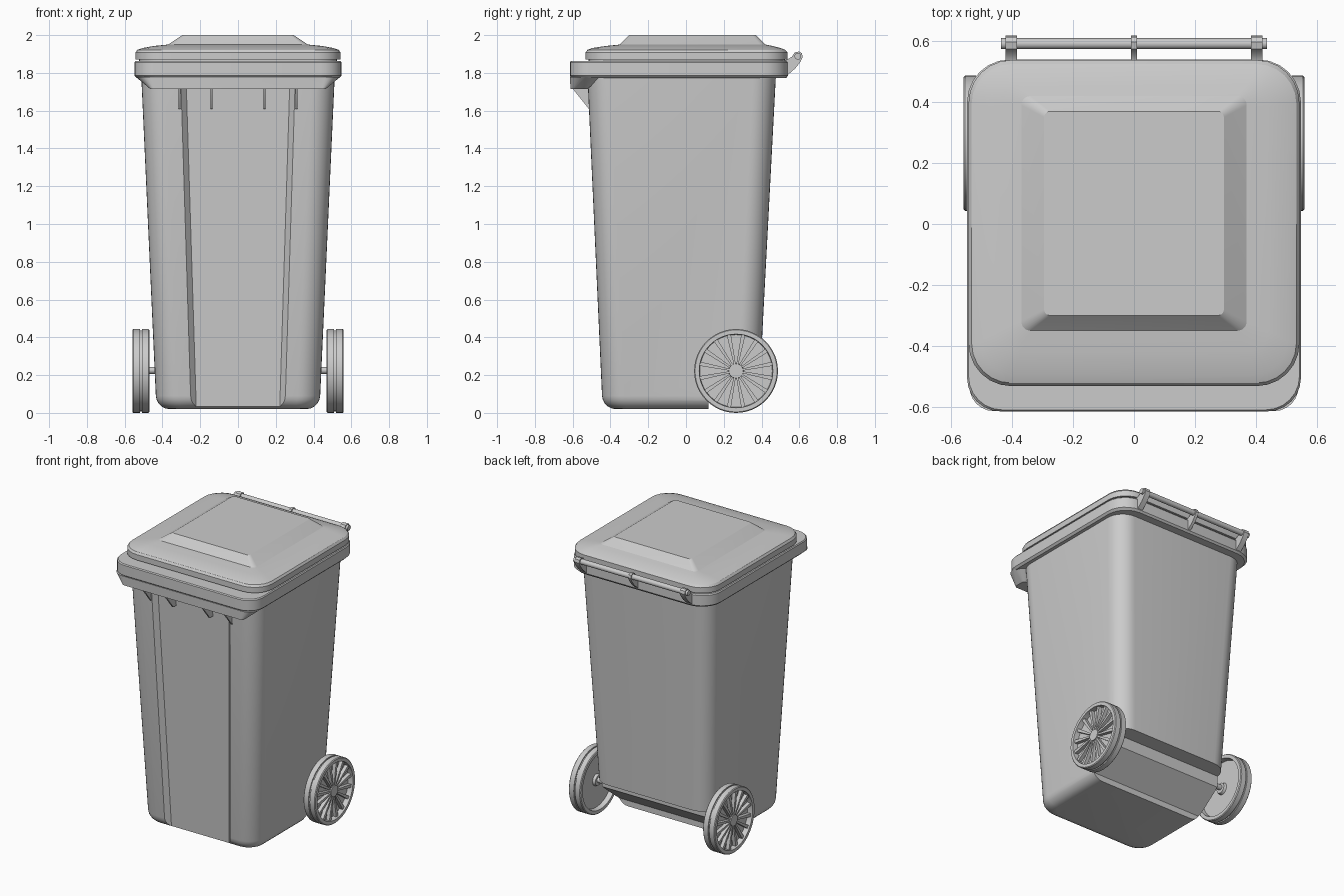
import bpy, bmesh, math
from math import sin, cos, pi

if "Cube" in bpy.data.objects:
    bpy.data.objects.remove(bpy.data.objects["Cube"])


def part(name, lofts, angle=30):
    """One object from several lofts; each loft is a list of equal-length rings, capped."""
    bm = bmesh.new()
    for rings in lofts:
        vs = [[bm.verts.new(p) for p in ring] for ring in rings]
        n = len(vs[0])
        for a, b in zip(vs, vs[1:]):
            for i in range(n):
                j = (i + 1) % n
                bm.faces.new((a[i], a[j], b[j], b[i]))
        bm.faces.new(vs[0][::-1])
        bm.faces.new(vs[-1])
    bmesh.ops.recalc_face_normals(bm, faces=bm.faces)
    me = bpy.data.meshes.new(name)
    bm.to_mesh(me)
    bm.free()
    ob = bpy.data.objects.new(name, me)
    bpy.context.collection.objects.link(ob)
    smooth(ob, angle)
    return ob


def select(ob):
    bpy.ops.object.select_all(action='DESELECT')
    ob.select_set(True)
    bpy.context.view_layer.objects.active = ob


def smooth(ob, angle=30):
    select(ob)
    bpy.ops.object.shade_smooth_by_angle(angle=math.radians(angle))


def rrect(xh, y0, y1, z, rf, rb=None, n=6):
    """Rounded rectangle ring with front radius rf and back radius rb."""
    rb = rf if rb is None else rb
    corners = [(xh - rb, y1 - rb, rb, 0), (-xh + rb, y1 - rb, rb, 1),
               (-xh + rf, y0 + rf, rf, 2), (xh - rf, y0 + rf, rf, 3)]
    return [(cx + r * cos((q + k / n) * pi / 2), cy + r * sin((q + k / n) * pi / 2), z)
            for cx, cy, r, q in corners for k in range(n + 1)]


def prism(profile, x0, x1):
    """(y, z) outline extruded along x."""
    return [[(x, y, z) for y, z in profile] for x in (x0, x1)]


def circle(x, r, cy, cz, n):
    return [(x, cy + r * cos(2 * pi * i / n), cz + r * sin(2 * pi * i / n)) for i in range(n)]


def cut(ob, cutter):
    cutter.hide_render = True
    m = ob.modifiers.new("cut", 'BOOLEAN')
    m.operation, m.solver, m.object = 'DIFFERENCE', 'EXACT', cutter
    select(ob)
    bpy.ops.object.modifier_apply(modifier=m.name)
    bpy.data.objects.remove(cutter)


# Tapered body with a rounded bottom edge
def body_ring(z, inset=0.0):
    return rrect(0.431 + 0.0455 * z - inset, -0.4405 - 0.0455 * z + inset,
                 0.382 + 0.0526 * z - inset, z, 0.12 - inset * 0.7, n=8)


R = 0.07
arc = [body_ring(0.02 + R * (1 - sin(t)), R * (1 - cos(t)))
       for t in [pi / 2 * k / 5 for k in range(5, -1, -1)]]
body = part("bin_body", [arc + [body_ring(1.80)]])


# Recessed tapering front panel
def panel_ring(z):
    w, y = 0.22 + 0.031 * z, -0.4405 - 0.0455 * z
    return [(-w, y + 0.03, z), (w, y + 0.03, z), (w + 0.03, y - 0.002, z), (w + 0.03, y - 0.1, z),
            (-w - 0.03, y - 0.1, z), (-w - 0.03, y - 0.002, z)]


cut(body, part("panel_cutter", [[panel_ring(-0.05), panel_ring(1.73)]]))

# Wheel recess at the lower back
recess = [(0.12, -0.1), (0.12, 0.06), (0.29, 0.2), (0.29, 0.28), (0.6, 0.285), (0.6, -0.1)]
cut(body, part("recess_cutter", [prism(recess, -0.7, 0.7)]))
smooth(body)

# Rim band with deeper front lip
part("rim", [[rrect(0.535, -0.605, 0.53, 1.772, 0.11, 0.14),
              rrect(0.548, -0.615, 0.54, 1.785, 0.11, 0.14),
              rrect(0.548, -0.615, 0.54, 1.855, 0.11, 0.14),
              rrect(0.543, -0.61, 0.535, 1.862, 0.11, 0.14)]])
part("front_lip", [[rrect(0.465, -0.612, -0.52, 1.715, 0.02),
                    rrect(0.54, -0.614, -0.45, 1.778, 0.08)]])

# Gussets under the lip
part("lip_gussets", [prism([(-0.50, 1.73), (-0.60, 1.73), (-0.595, 1.71), (-0.515, 1.61), (-0.48, 1.61)],
                           x - 0.006, x + 0.006) for x in (-0.31, -0.14, 0.14, 0.31)])

# Lid with flange, shallow dome and raised centre
part("lid", [[rrect(0.525, -0.515, 0.525, 1.855, 0.13),
              rrect(0.525, -0.515, 0.525, 1.87, 0.13),
              rrect(0.543, -0.532, 0.538, 1.87, 0.14),
              rrect(0.543, -0.532, 0.538, 1.908, 0.14),
              rrect(0.533, -0.522, 0.525, 1.922, 0.13),
              rrect(0.505, -0.495, 0.50, 1.932, 0.11),
              rrect(0.44, -0.42, 0.455, 1.943, 0.07),
              rrect(0.37, -0.35, 0.42, 1.95, 0.03),
              rrect(0.295, -0.30, 0.37, 2.0, 0.02)]], 20)

# Hinge bar and brackets
part("hinge_bar", [[circle(-0.437, 0.018, 0.592, 1.888, 16), circle(0.437, 0.018, 0.592, 1.888, 16)]])
hook = [(0.51, 1.785), (0.54, 1.79), (0.58, 1.825), (0.608, 1.862), (0.618, 1.885), (0.613, 1.905),
        (0.598, 1.913), (0.575, 1.908), (0.56, 1.885), (0.53, 1.868), (0.51, 1.868)]
part("hinge_brackets", [prism(hook, x - w, x + w) for x, w in ((-0.403, 0.019), (0, 0.01), (0.403, 0.019))])

# Wheels: grooved tyre, recessed disc, hub and spokes
CY, CZ, CX = 0.265, 0.222, 0.514
profile = [(-0.03, 0.035), (-0.012, 0.04), (-0.012, 0.19), (-0.045, 0.195), (-0.045, 0.217), (-0.04, 0.222),
           (-0.005, 0.222), (-0.005, 0.214), (0.005, 0.214), (0.005, 0.222), (0.04, 0.222), (0.045, 0.217),
           (0.045, 0.195), (0.01, 0.192), (0.01, 0.04), (0.04, 0.038)]


def spoke(side, a):
    pts = [(0.03, -0.005), (0.197, -0.011), (0.197, 0.011), (0.03, 0.005)]
    turned = [(CY + r * cos(a) - t * sin(a), CZ + r * sin(a) + t * cos(a)) for r, t in pts]
    return prism(turned, side * (CX + 0.005), side * (CX + 0.034))


for side, label in ((-1, "left"), (1, "right")):
    wheel = [[circle(side * (CX + x), r, CY, CZ, 48) for x, r in profile]]
    part(label + "_wheel", wheel + [spoke(side, 2 * pi * (k + 0.5) / 16) for k in range(16)])

# Axle through the housing
part("axle", [[circle(-0.5, 0.018, CY, CZ + 0.003, 16), circle(0.5, 0.018, CY, CZ + 0.003, 16)]])
